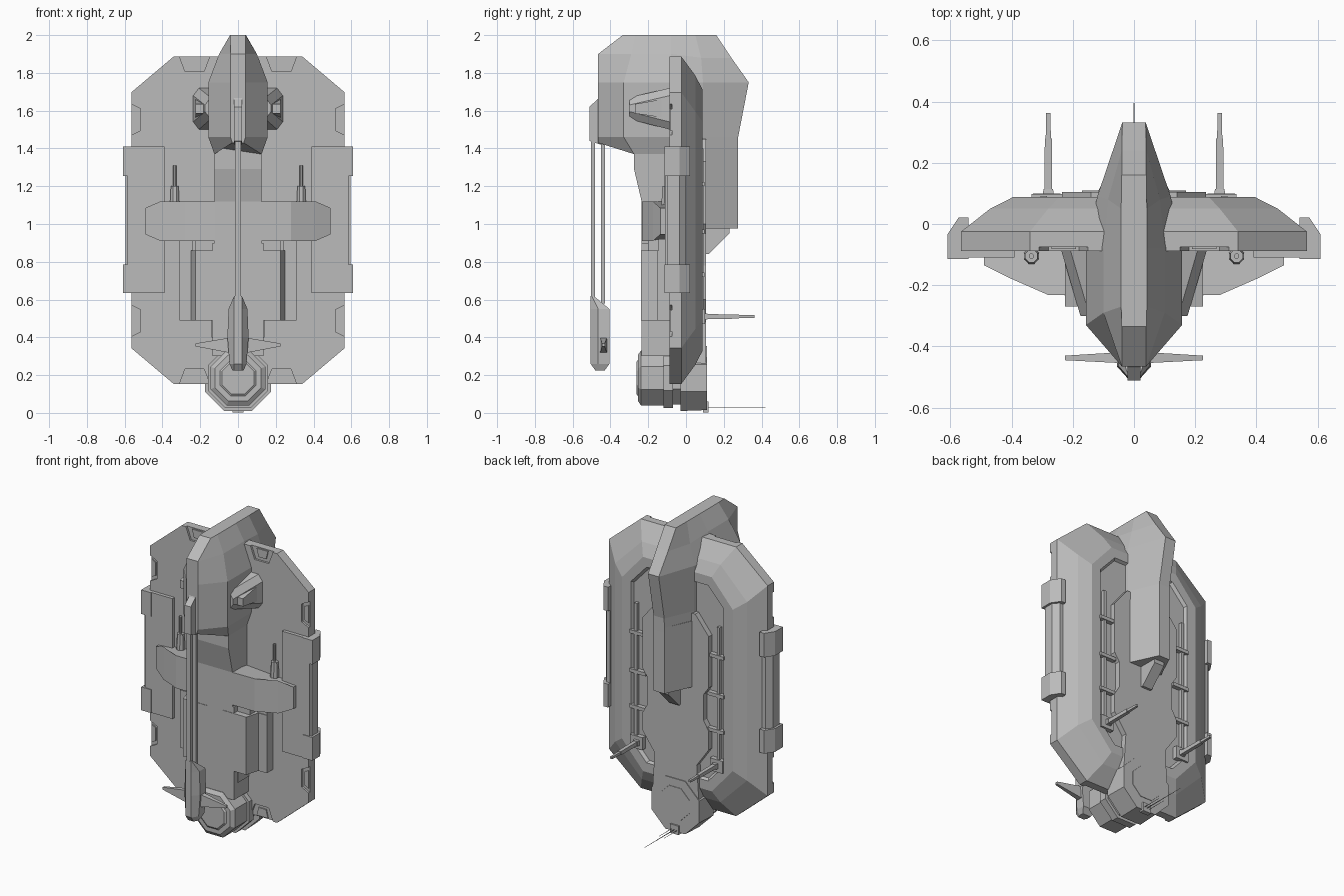
import bpy, bmesh, math
from mathutils import Vector

cube = bpy.data.objects.get("Cube")
if cube:
    bpy.data.objects.remove(cube)

grey = bpy.data.materials.new("hull grey")
grey.use_nodes = True
grey.diffuse_color = (0.5, 0.5, 0.5, 1)
grey.node_tree.nodes["Principled BSDF"].inputs["Base Color"].default_value = (0.5, 0.5, 0.5, 1)


def loft(name, rings, mirror=False):
    """Skin matching rings of points and cap both ends."""
    bm = bmesh.new()
    loops = [[bm.verts.new(p) for p in ring] for ring in rings]
    n = len(loops[0])
    for a, b in zip(loops, loops[1:]):
        for i in range(n):
            j = (i + 1) % n
            bm.faces.new((a[i], a[j], b[j], b[i]))
    bm.faces.new(loops[0])
    bm.faces.new(loops[-1])
    bmesh.ops.recalc_face_normals(bm, faces=bm.faces)
    me = bpy.data.meshes.new(name)
    bm.to_mesh(me)
    bm.free()
    me.materials.append(grey)
    ob = bpy.data.objects.new(name, me)
    bpy.context.collection.objects.link(ob)
    if mirror:
        ob.modifiers.new("Mirror", 'MIRROR')
    return ob


def box(name, x, y, z, mirror=False):
    return loft(name, [[(x[0], y[0], k), (x[1], y[0], k), (x[1], y[1], k), (x[0], y[1], k)] for k in z], mirror)


def sym(half):
    """Close a right-hand outline over the centre line."""
    return half + [(-x, z) for x, z in reversed(half)]


def plate(name, outline, y0, y1, mirror=False):
    return loft(name, [[(x, y, z) for x, z in outline] for y in (y0, y1)], mirror)


def side(name, profile, x0, x1, mirror=False):
    return loft(name, [[(x, y, z) for y, z in profile] for x in (x0, x1)], mirror)


def rod(name, start, end, r0, r1, n=8, mirror=False):
    a, b = Vector(start), Vector(end)
    q = (b - a).to_track_quat('Z', 'Y')
    rings = []
    for p, r in ((a, r0), (b, r1)):
        rings.append([p + q @ Vector((r * math.cos(t), r * math.sin(t), 0))
                      for t in (2 * math.pi * (i + 0.5) / n for i in range(n))])
    return loft(name, rings, mirror)


MID = 1.02  # height of the hull's middle


def octagon(w, h, cx, cz):
    half = [(w - cx, MID + h), (w, MID + h - cz), (w, MID - h + cz), (w - cx, MID - h)]
    return sym(half)


# Main hull: flat rim, then a wide bevel to the recessed back
shell = ((-0.075, .565, .867, .225, .19), (-0.025, .565, .867, .225, .19), (.05, .47, .765, .19, .19),
         (.088, .395, .69, .15, .17), (.088, .33, .63, .11, .12), (.07, .32, .62, .11, .12))
loft("hull", [[(x, y, z) for x, z in octagon(w, h, a, b)] for y, w, h, a, b in shell])

# Front rim plate with trapezoid notches, mirrored about the middle height
quarter = [(.15, .867), (.18, .787), (.28, .787), (.31, .867), (.34, .867), (.565, .677),
           (.565, .615), (.515, .59), (.515, .475), (.565, .45)]
rim = [(x, MID + h) for x, h in quarter] + [(x, MID - h) for x, h in reversed(quarter)]
plate("rim_plate", sym(rim), -.075, -.088)
for s in (1, -1):
    plate("notch_top_insert", [(x, MID + s * h) for x, h in ((.19, .86), (.203, .807), (.257, .807), (.27, .86))],
          -.072, -.082, True)
    plate("notch_side_insert", [(x, MID + s * h) for x, h in ((.56, .59), (.53, .575), (.53, .49), (.56, .475))],
          -.072, -.082, True)

# Side armour rails with end lugs
box("rail_plate", (.39, .585), (-.11, -.06), (.635, 1.41), True)
for z in ((.635, .785), (1.255, 1.41)):
    loft("rail_lug", [[(.54, -.115, k), (.61, -.115, k), (.61, -.035, k), (.572, .022, k), (.54, .022, k)] for k in z], True)
loft("rail_bar", [[(.54, -.1, k), (.596, -.1, k), (.596, -.035, k), (.565, .0, k), (.54, .0, k)] for k in (.785, 1.255)], True)

# Tall head with a tapered fin: each ring runs from nose to tail
def ring(stations):
    return [(w, y, z) for y, w, z in stations] + [(-w, y, z) for y, w, z in reversed(stations)]

loft("head", [
    ring([(-.335, .04, 2), (-.27, .042, 2), (-.08, .042, 2), (.05, .042, 2), (.16, .04, 2)]),
    ring([(-.465, .04, 1.9), (-.29, .1, 1.9), (-.08, .1, 1.9), (.08, .085, 1.88), (.24, .04, 1.88)]),
    ring([(-.465, .04, 1.75), (-.33, .157, 1.75), (-.08, .157, 1.75), (.09, .12, 1.75), (.332, .038, 1.75)]),
    ring([(-.465, .04, 1.46), (-.33, .157, 1.46), (-.08, .157, 1.46), (.09, .12, 1.46), (.276, .038, 1.46)]),
    ring([(-.465, .03, 1.43), (-.275, .125, 1.37), (-.08, .125, 1.37), (.09, .12, 1.37), (.275, .038, 1.37)])])
loft("tail_fin", [ring([(.06, .12, z), (.1, .12, z), (.275, .038, z)]) for z in (1.4, .975)])
side("fin_wedge", [(.08, .98), (.23, .98), (.23, .95), (.12, .84), (.08, .84)], -.035, .035)
side("nose_ridge", [(-.45, 1.70), (-.468, 1.66), (-.512, 1.62), (-.512, 1.44), (-.45, 1.42)], -.022, .022)

# Tapered pods on both sides of the head
loft("head_pod", [[(.13, y, a), (x - .03, y, a), (x, y, a + .04), (x, y, b - .04), (x - .03, y, b), (.13, y, b)]
                  for y, x, a, b in ((-.085, .238, 1.5, 1.72), (-.3, .175, 1.555, 1.67))], True)
side("pod_panel", [(-.27, 1.585), (-.10, 1.56), (-.10, 1.665), (-.27, 1.635)], .18, .225, True)

# Neck, crossbar and lower column
side("neck", [(-.275, 1.4), (-.275, 1.29), (-.235, 1.12), (-.235, .9), (-.07, .9), (-.07, 1.4)], -.125, .125)
arm = [(0, -.235), (.28, -.232), (.41, -.175), (.49, -.135), (.49, -.07), (0, -.07)]
trims = (0, 0, 0, .035, .035, 0)
loft("crossbar", [[(x, y, z + s * t) for (x, y), t in zip(arm, trims)] for z, s in ((.91, 1), (1.12, -1))], True)
box("column", (-.135, .135), (-.235, -.05), (.3, .9))
box("column_shoulder", (.1, .14), (-.2, -.05), (.4, .49), True)
loft("engine_bay", [[(.055, -.05, z), (.055, -.238, z), (.225, -.238, z), (.25, -.15, z), (.31, -.15, z), (.31, -.05, z)]
                    for z in (.488, .86)], True)
box("bay_bridge", (.05, .225), (-.2, -.06), (.85, .92), True)
box("bay_outer_cap", (.24, .31), (-.145, -.06), (.85, .92), True)

# Front gun barrels standing on the crossbar
rod("gun_base", (.335, -.105, 1.1), (.335, -.105, 1.2), .027, .022, 8, True)
rod("gun_barrel", (.335, -.105, 1.2), (.335, -.105, 1.31), .009, .009, 8, True)

# Chin turret made of stacked eight-sided drums
for name, y0, y1, r0, r1 in (("turret_back", .11, -.03, .17, .175), ("turret_gap", -.03, -.07, .14, .14),
                             ("turret_collar", -.07, -.118, .16, .16), ("turret_drum", -.115, -.238, .145, .145),
                             ("turret_lip", -.238, -.255, .145, .122), ("turret_face", -.255, -.262, .095, .085)):
    rod(name, (0, y0, .185), (0, y1, .185), r0 / math.cos(math.pi / 8), r1 / math.cos(math.pi / 8))

# Paired tubes hanging from the nose, with a finned blade
for y in (-.493, -.44):
    box("nose_tube", (-.015, .015), (y - .011, y + .011), (.58, 1.46))
blade = ((.62, .02, -.505, -.49), (.55, .05, -.505, -.405), (.4, .056, -.505, -.405),
         (.26, .045, -.505, -.405), (.225, .03, -.48, -.43))
loft("blade", [[(.02, a, z), (w, a + (b - a) * .4, z), (w, b, z), (-w, b, z), (-w, a + (b - a) * .4, z), (-.02, a, z)]
               for z, w, a, b in blade])
loft("blade_fin", [[(x, a, c), (x, b, c), (x, b, d), (x, a, d)] for x, a, b, c, d in
                   ((.03, -.455, -.418, .315, .40), (.225, -.445, -.43, .352, .368))], True)

# Raised spine plate on the back
spine = [(.14, 1.45), (.235, 1.33), (.235, 1.0), (.2, .95), (.2, .78), (.235, .72), (.235, .6),
         (.15, .48), (.165, .25), (.165, .12), (.075, .02)]
plate("spine", sym(spine), .0, .105)
rod("spine_disc", (0, .1, .2), (0, .112, .2), .115, .11)

# Brackets between the spine and the hull lobes
for z in (.72, .95, 1.2):
    box("back_bracket", (.22, .335), (.06, .098), (z, z + .022), True)
box("back_strip", (.285, .305), (.06, .092), (.55, 1.4), True)
box("gun_mount", (.24, .33), (.06, .1), (.47, .55), True)

# Rear guns and sensor needles
rod("rear_gun_base", (.28, .09, .51), (.28, .115, .51), .026, .022, 4, True)
rod("rear_gun", (.28, .11, .51), (.28, .28, .51), .018, .016, 4, True)
rod("rear_gun_tip", (.28, .28, .51), (.28, .362, .51), .012, .01, 4, True)
box("needle_mount", (-.03, .03), (.09, .12), (.003, .06))
rod("needle", (0, .11, .03), (0, .42, .03), .003, .001, 4)
rod("short_needle", (.02, .11, .03), (.02, .25, .03), .002, .001, 4, True)
